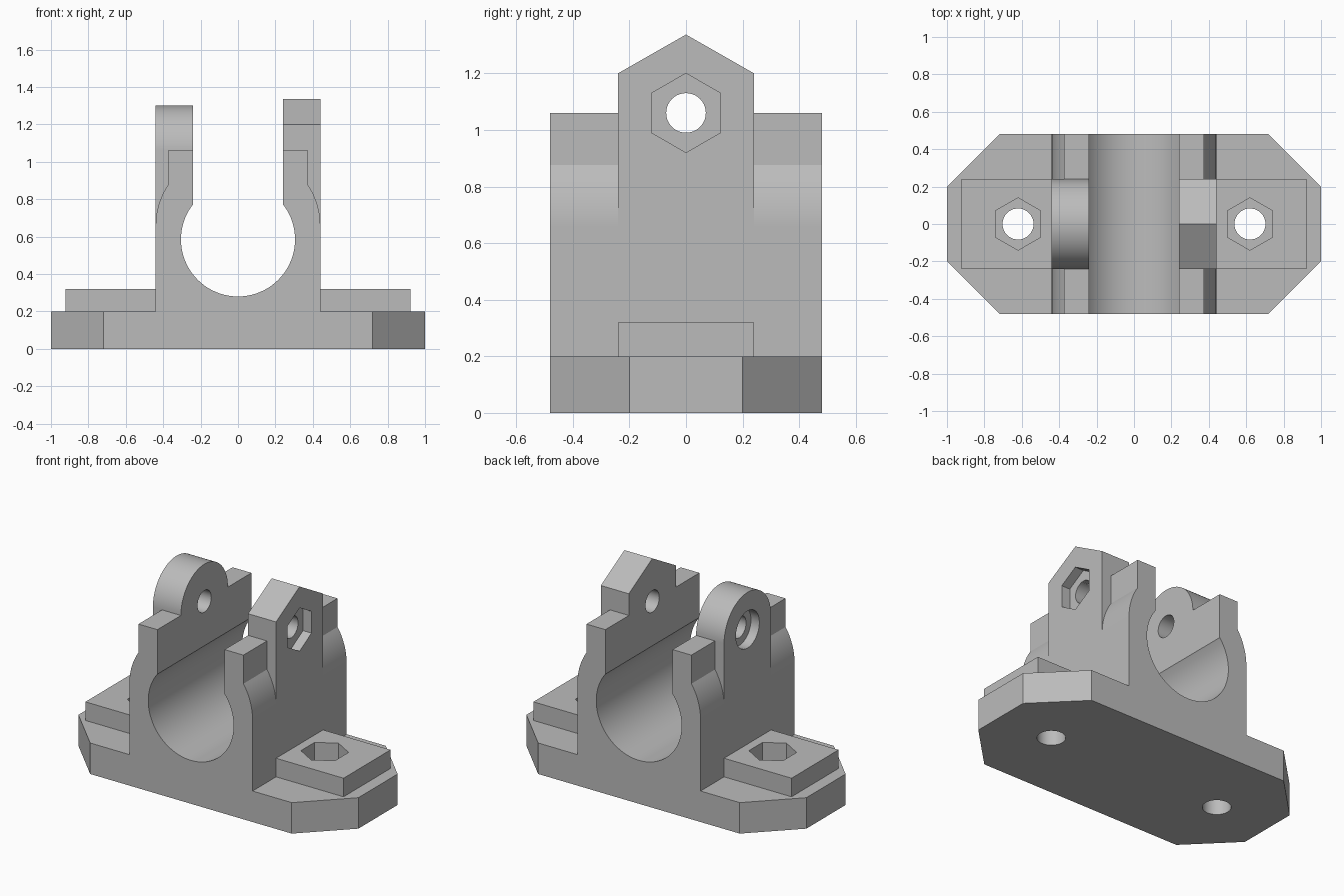
import bpy, bmesh, math

cube = bpy.data.objects.get("Cube")
if cube:
    bpy.data.objects.remove(cube, do_unlink=True)

grey = bpy.data.materials.new("plain grey")
grey.use_nodes = True
GREY = (0.5, 0.5, 0.5, 1)
grey.diffuse_color = GREY
grey.node_tree.nodes["Principled BSDF"].inputs["Base Color"].default_value = GREY

HALF_DEPTH, TAB_HALF = 0.48, 0.24
INNER, OUTER = 0.24, 0.44
BORE_Z, BOLT_Z, SCREW_X = 0.585, 1.06, 0.62


def prism(name, outline, axis, low, high):
    """Extrude a flat outline along one axis."""
    place = {"x": lambda a, b, t: (t, a, b),
             "y": lambda a, b, t: (a, t, b),
             "z": lambda a, b, t: (a, b, t)}[axis]
    bm = bmesh.new()
    bottom = [bm.verts.new(place(a, b, low)) for a, b in outline]
    top = [bm.verts.new(place(a, b, high)) for a, b in outline]
    bm.faces.new(bottom)
    bm.faces.new(top)
    for i in range(len(outline)):
        j = (i + 1) % len(outline)
        bm.faces.new((bottom[i], bottom[j], top[j], top[i]))
    bmesh.ops.recalc_face_normals(bm, faces=bm.faces)
    mesh = bpy.data.meshes.new(name)
    bm.to_mesh(mesh)
    bm.free()
    mesh.materials.append(grey)
    obj = bpy.data.objects.new(name, mesh)
    bpy.context.collection.objects.link(obj)
    return obj


def arc(cx, cy, r, start, end, n):
    return [(cx + r * math.cos(start + (end - start) * i / n),
             cy + r * math.sin(start + (end - start) * i / n)) for i in range(n + 1)]


def ngon(cx, cy, r, n):
    return arc(cx, cy, r, math.pi / 2, math.pi * 2.5, n)[:-1]


def rect(a, b, c, d):
    return [(a, c), (b, c), (b, d), (a, d)]


def combine(target, tool, operation):
    """Apply a boolean and discard the tool."""
    mod = target.modifiers.new(operation, "BOOLEAN")
    mod.operation, mod.solver, mod.object = operation, "EXACT", tool
    bpy.context.view_layer.objects.active = target
    bpy.ops.object.modifier_apply(modifier=mod.name)
    bpy.data.objects.remove(tool, do_unlink=True)


# Base plate with chamfered corners
corners = [(0.72, HALF_DEPTH), (1, 0.2), (1, -0.2), (0.72, -HALF_DEPTH)]
plate = corners + [(-x, -y) for x, y in corners]
bracket = prism("clamp_bracket", plate, "z", 0, 0.2)

# Upright body whose shoulders curve in towards the jaws
side = [(OUTER, 0.1)] + arc(OUTER - 0.39, 0.66, 0.39, 0, 0.586, 12) + [(0.375, BOLT_Z)]
body = side + [(-x, z) for x, z in reversed(side)]
combine(bracket, prism("upright", body, "y", -HALF_DEPTH, HALF_DEPTH), "UNION")

# Raised pads around the screw holes
for name, s in (("left_pad", 1), ("right_pad", -1)):
    x0, x1 = sorted((s * 0.4, s * 0.922))
    combine(bracket, prism(name, rect(x0, x1, -TAB_HALF, TAB_HALF), "z", 0.1, 0.32), "UNION")

# Bolt tabs: pointed on the left, round on the right
pointed = [(-TAB_HALF, 0.6), (TAB_HALF, 0.6), (TAB_HALF, 1.2), (0, 1.337), (-TAB_HALF, 1.2)]
combine(bracket, prism("pointed_tab", pointed, "x", 0.2, OUTER), "UNION")
rounded = [(-TAB_HALF, 0.6), (TAB_HALF, 0.6)] + arc(0, BOLT_Z, TAB_HALF, 0, math.pi, 40)
combine(bracket, prism("round_tab", rounded, "x", -OUTER, -0.2), "UNION")

# Shaft bore and the open slot above it
cuts = [
    prism("slot", rect(-INNER, INNER, BORE_Z, 1.6), "y", -0.6, 0.6),
    prism("bore", ngon(0, BORE_Z, 0.305, 80), "y", -0.6, 0.6),
    # Clamp bolt hole, nut pocket and bolt head recess
    prism("bolt_hole", ngon(0, BOLT_Z, 0.07, 40), "x", -0.6, 0.6),
    prism("nut_pocket", ngon(0, BOLT_Z, 0.14, 6), "x", OUTER - 0.06, 0.6),
    prism("bolt_recess", ngon(0, BOLT_Z, 0.12, 40), "x", -0.6, 0.06 - OUTER),
]
# Mounting screw holes with hexagonal pockets
for x in (SCREW_X, -SCREW_X):
    cuts.append(prism("screw_hole", ngon(x, 0, 0.083, 40), "z", -0.1, 0.5))
    cuts.append(prism("screw_pocket", ngon(x, 0, 0.14, 6), "z", 0.14, 0.5))
for cut in cuts:
    combine(bracket, cut, "DIFFERENCE")

# Smooth the curved walls and keep flat faces flat
bpy.ops.object.select_all(action="DESELECT")
bracket.select_set(True)
bpy.context.view_layer.objects.active = bracket
bpy.ops.object.shade_smooth_by_angle(angle=math.radians(25))
normals = bracket.modifiers.new("flat_normals", "WEIGHTED_NORMAL")
normals.keep_sharp = True
